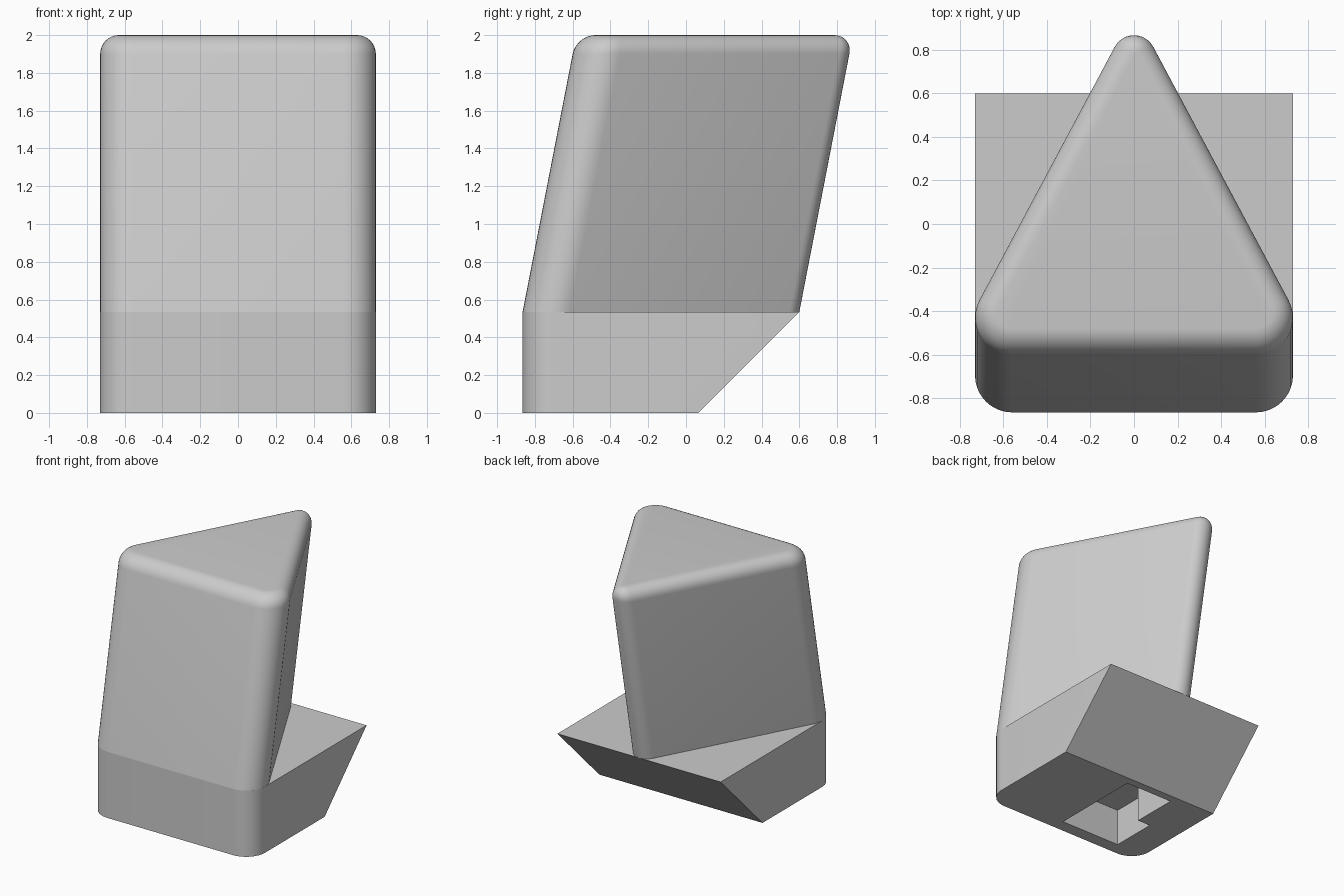
import bpy, bmesh
from math import sin, cos, pi, radians
from mathutils import Vector

old = bpy.data.objects.get("Cube")
if old:
    bpy.data.objects.remove(old, do_unlink=True)

grey = bpy.data.materials.new("light grey")
grey.use_nodes = True
COLOUR = (0.6, 0.6, 0.6, 1)
grey.diffuse_color = COLOUR
grey.node_tree.nodes["Principled BSDF"].inputs["Base Color"].default_value = COLOUR

HALF, FRONT, BACK = 0.73, -0.865, 0.6
SEAM, TOP = 0.535, 2.0
CORNER, APEX, FILLET = 0.17, 0.102, 0.1
LEAN = 0.194


def arc(cx, cy, r, start, end, n=12):
    angles = [radians(start + (end - start) * i / n) for i in range(n + 1)]
    return [(cx + r * cos(a), cy + r * sin(a)) for a in angles]


def loft(name, rings, cap_bottom=True):
    """Skin a stack of matching rings and cap the ends."""
    bm = bmesh.new()
    loops = [[bm.verts.new(p) for p in ring] for ring in rings]
    n = len(loops[0])
    for low, high in zip(loops, loops[1:]):
        for i in range(n):
            j = (i + 1) % n
            bm.faces.new((low[i], low[j], high[j], high[i]))
    if cap_bottom:
        bm.faces.new(loops[0][::-1])
    bm.faces.new(loops[-1])
    mesh = bpy.data.meshes.new(name)
    bm.to_mesh(mesh)
    bm.free()
    mesh.materials.append(grey)
    obj = bpy.data.objects.new(name, mesh)
    bpy.context.collection.objects.link(obj)
    return obj


def activate(obj):
    bpy.ops.object.select_all(action='DESELECT')
    obj.select_set(True)
    bpy.context.view_layer.objects.active = obj


# Base block: rounded front corners, undercut back
def base_ring(z, back):
    cx, cy = HALF - CORNER, FRONT + CORNER
    plan = arc(-cx, cy, CORNER, 180, 270) + arc(cx, cy, CORNER, 270, 360)
    plan += [(HALF, back), (-HALF, back)]
    return [(x, y, z) for x, y in plan]


base = loft("base", [base_ring(0, 0.065), base_ring(SEAM, BACK)])

# Stepped recess in the underside
plan = [(0.065, 0), (-0.36, 0), (-0.36, -0.38), (-0.475, -0.38),
        (-0.475, -0.76), (0.065, -0.76)]
cutter = loft("recess_cutter", [[(x, y, z) for x, y in plan] for z in (-0.1, 0.3)])
cutter.hide_render = True
cut = base.modifiers.new("recess", 'BOOLEAN')
cut.operation = 'DIFFERENCE'
cut.solver = 'EXACT'
cut.object = cutter
activate(base)
bpy.ops.object.modifier_apply(modifier=cut.name)
bpy.data.objects.remove(cutter, do_unlink=True)


# Leaning triangular column with rounded corners and top edge
def column_ring(z, inset):
    cx, cy, r = HALF - CORNER, FRONT + CORNER, CORNER - inset
    side = 28.3
    outline = arc(cx, cy, r, -90, side)
    outline += arc(0, BACK - APEX, APEX - inset, side, 180 - side)
    outline += arc(-cx, cy, r, 180 - side, 270)
    shift = LEAN * (z - SEAM)
    return [(x, y + shift, z) for x, y in outline]


rings = [column_ring(SEAM, 0)]
for i in range(9):
    a = pi / 2 * i / 8
    rings.append(column_ring(TOP - FILLET + FILLET * sin(a), FILLET * (1 - cos(a))))
column = loft("column", rings, cap_bottom=False)

for obj in (base, column):
    activate(obj)
    bpy.ops.object.shade_smooth_by_angle(angle=radians(30))
